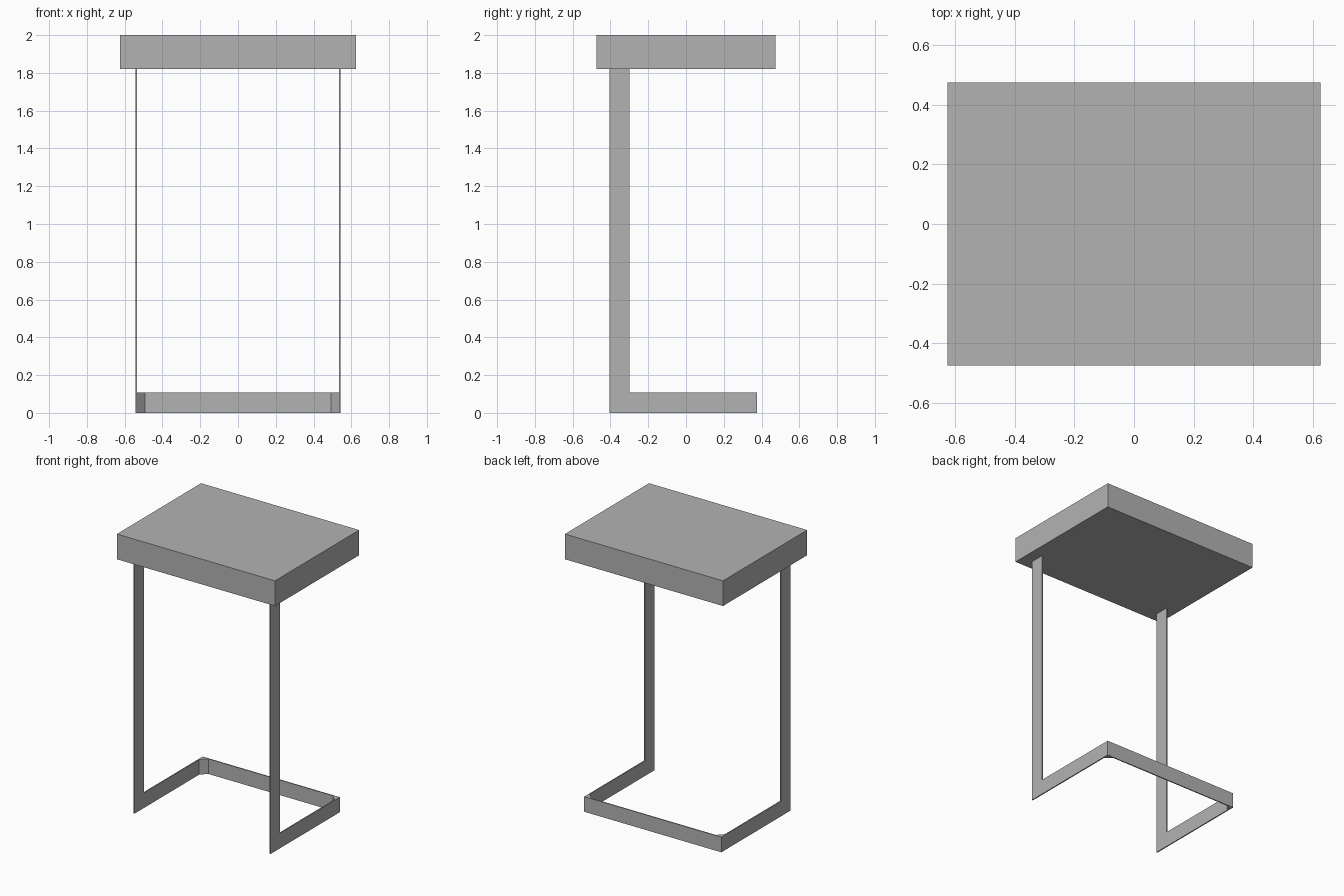
import bpy
import bmesh

cube = bpy.data.objects.get("Cube")
if cube:
    bpy.data.objects.remove(cube, do_unlink=True)

GREY = (0.45, 0.45, 0.45, 1)
grey = bpy.data.materials.new("plain grey")
grey.use_nodes = True
grey.diffuse_color = GREY
grey.node_tree.nodes["Principled BSDF"].inputs["Base Color"].default_value = GREY


def prism(name, outline, depth):
    """Extrude a flat 3D outline along the depth vector."""
    bm = bmesh.new()
    face = bm.faces.new([bm.verts.new(p) for p in outline])
    out = bmesh.ops.extrude_face_region(bm, geom=[face], use_keep_orig=True)
    verts = [v for v in out["geom"] if isinstance(v, bmesh.types.BMVert)]
    bmesh.ops.translate(bm, verts=verts, vec=depth)
    bmesh.ops.recalc_face_normals(bm, faces=bm.faces)
    mesh = bpy.data.meshes.new(name)
    bm.to_mesh(mesh)
    bm.free()
    mesh.materials.append(grey)
    obj = bpy.data.objects.new(name, mesh)
    bpy.context.collection.objects.link(obj)
    return obj


TOP_X, TOP_Y, TOP_Z = 0.625, 0.475, 1.82
LEG_X, FRONT, BACK = 0.542, -0.405, 0.375
BAR, THICK, GUSSET = 0.108, 0.008, 0.05

# Thick table top
prism("table_top",
      [(-TOP_X, -TOP_Y, TOP_Z), (TOP_X, -TOP_Y, TOP_Z),
       (TOP_X, TOP_Y, TOP_Z), (-TOP_X, TOP_Y, TOP_Z)], (0, 0, 2 - TOP_Z))

# Flat bar across the back of the base
inner = LEG_X - THICK
prism("back_bar",
      [(-inner, BACK - THICK, 0), (inner, BACK - THICK, 0),
       (inner, BACK, 0), (-inner, BACK, 0)], (0, 0, BAR))

for side, s in (("left", 1), ("right", -1)):
    # L-shaped flat leg and floor rail
    profile = [(FRONT, 0), (BACK, 0), (BACK, BAR),
               (FRONT + BAR - 0.003, BAR), (FRONT + BAR - 0.003, TOP_Z), (FRONT, TOP_Z)]
    prism(side + "_leg", [(s * LEG_X, y, z) for y, z in profile], (-s * THICK, 0, 0))
    # Triangular block in the back corner
    y = BACK - THICK
    prism(side + "_corner_block",
          [(s * inner, y, 0), (s * (LEG_X - GUSSET), y, 0),
           (s * inner, BACK - GUSSET, 0)], (0, 0, BAR))
